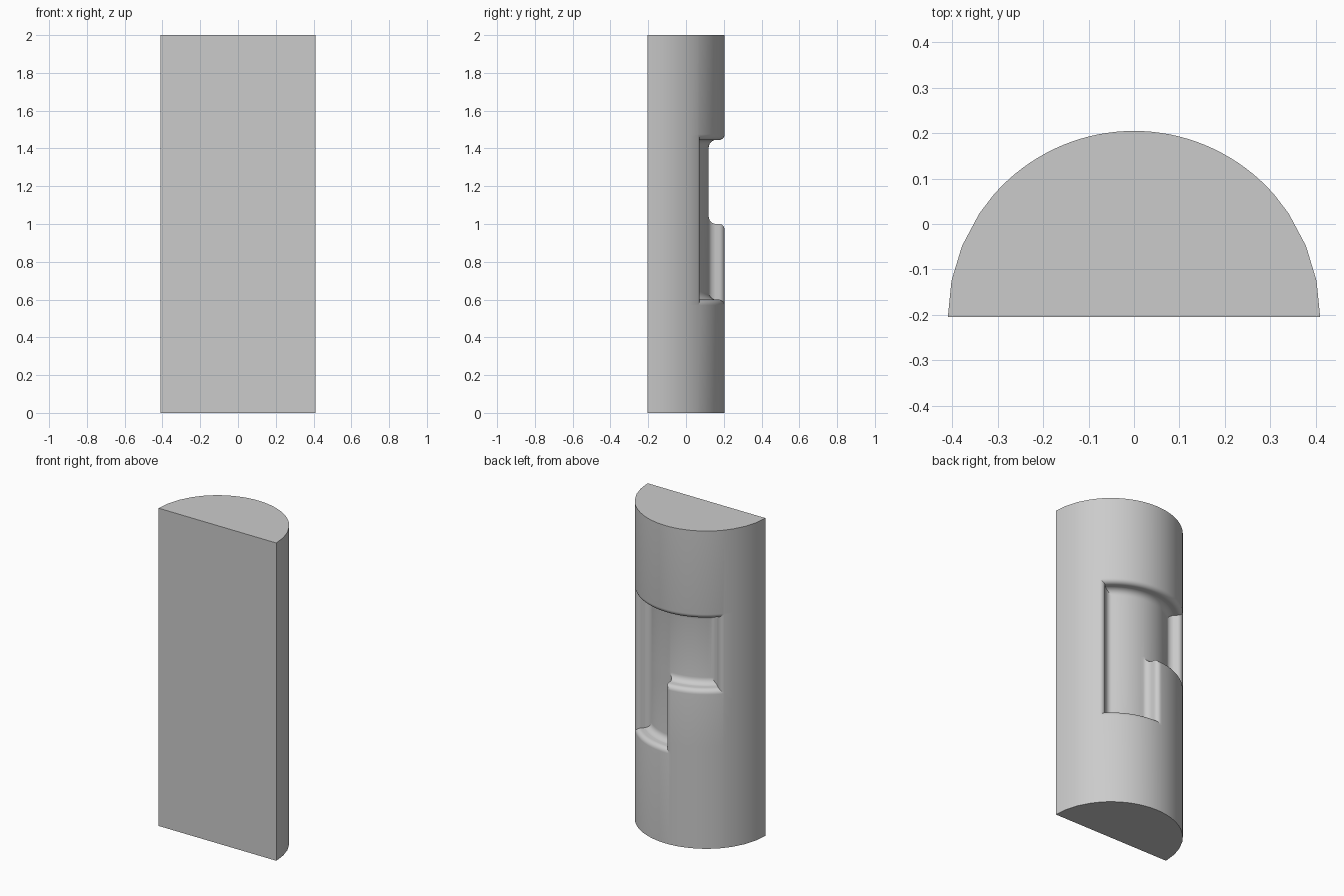
import bpy, bmesh
from math import sin, cos, pi, radians, sqrt

if "Cube" in bpy.data.objects:
    bpy.data.objects.remove(bpy.data.objects["Cube"])

R, H, BASE_Y = 0.41, 2.0, -0.205          # half cylinder
LIP, WALL, FILLET = 0.03, 0.015, 0.04     # groove edge: rounded lip, wall, fillet
LEFT, MID, RIGHT = (R * radians(a) for a in (45, 90, 135))
LOW, STEP, TOP = 0.6, 1.0, 1.445


def box_distance(u, z, u0, u1, z0, z1):
    return min(u - u0, u1 - u, z - z0, z1 - z)


def groove_distance(u, z):
    """Mitred distance to the rim of the L-shaped groove, positive inside."""
    return max(box_distance(u, z, LEFT, RIGHT, STEP, TOP),
               box_distance(u, z, LEFT, MID, LOW, TOP))


def depth(d):
    if d <= -LIP:
        return 0.0
    if d < 1e-5:
        t = min(1.0, (d + LIP) / LIP)
        return LIP * (1 - sqrt(1 - t * t))
    t = max(0.0, 1 - d / FILLET)
    return LIP + WALL + FILLET * sqrt(1 - t * t)


# Grid lines that follow the rounded edge of the groove
N = 6
quarter = [i * pi / 2 / N for i in range(N + 1)]
offsets = [LIP * (sin(a) - 1) for a in quarter]
offsets += [max(5e-4, FILLET * (1 - cos(a))) for a in quarter]
us = [LEFT + d for d in offsets] + [e - d for e in (MID, RIGHT) for d in offsets]
zs = [e + d for e in (LOW, STEP) for d in offsets] + [TOP - d for d in offsets]
zs += [0.0, H]

# Coarse facets at the sides, fine ones around the groove
for i in range(65):
    a = i * pi / 64
    fine = radians(40) < a < radians(140)
    if (fine or i % 4 == 0) and all(abs(R * a - u) > 0.006 for u in us):
        us.append(R * a)
us.sort()
zs.sort()

# Curved back with the recessed groove
bm = bmesh.new()
dist = [[groove_distance(u, z) for u in us] for z in zs]
grid = []
for z, row in zip(zs, dist):
    line = []
    for u, d in zip(us, row):
        r = R - depth(d)
        line.append(bm.verts.new((r * cos(u / R), BASE_Y + r * sin(u / R), z)))
    grid.append(line)
for j in range(len(zs) - 1):
    for i in range(len(us) - 1):
        a, b = grid[j][i], grid[j][i + 1]
        c, e = grid[j + 1][i + 1], grid[j + 1][i]
        da, db, dc, de = (depth(dist[y][x]) for y, x in
                          ((j, i), (j, i + 1), (j + 1, i + 1), (j + 1, i)))
        # Split the mitre cells along the mitre line
        if abs(da - dc) > 1e-5 and abs(db - de) < 1e-5:
            faces = (a, b, c), (a, c, e)
        elif abs(db - de) > 1e-5 and abs(da - dc) < 1e-5:
            faces = (a, b, e), (b, c, e)
        else:
            faces = ((a, b, c, e),)
        for f in faces:
            bm.faces.new(f)

# Flat front, top and bottom
bm.faces.new([row[0] for row in grid] + [row[-1] for row in reversed(grid)])
bm.faces.new(grid[0])
bm.faces.new(grid[-1])
bmesh.ops.recalc_face_normals(bm, faces=bm.faces)

mesh = bpy.data.meshes.new("grooved_half_cylinder")
bm.to_mesh(mesh)
bm.free()
body = bpy.data.objects.new("grooved_half_cylinder", mesh)
bpy.context.collection.objects.link(body)

grey = bpy.data.materials.new("light_grey")
grey.use_nodes = True
grey.diffuse_color = (0.6, 0.6, 0.6, 1)
grey.node_tree.nodes["Principled BSDF"].inputs["Base Color"].default_value = (0.6, 0.6, 0.6, 1)
mesh.materials.append(grey)

bpy.ops.object.select_all(action="DESELECT")
body.select_set(True)
bpy.context.view_layer.objects.active = body
bpy.ops.object.shade_smooth_by_angle(angle=radians(30))
